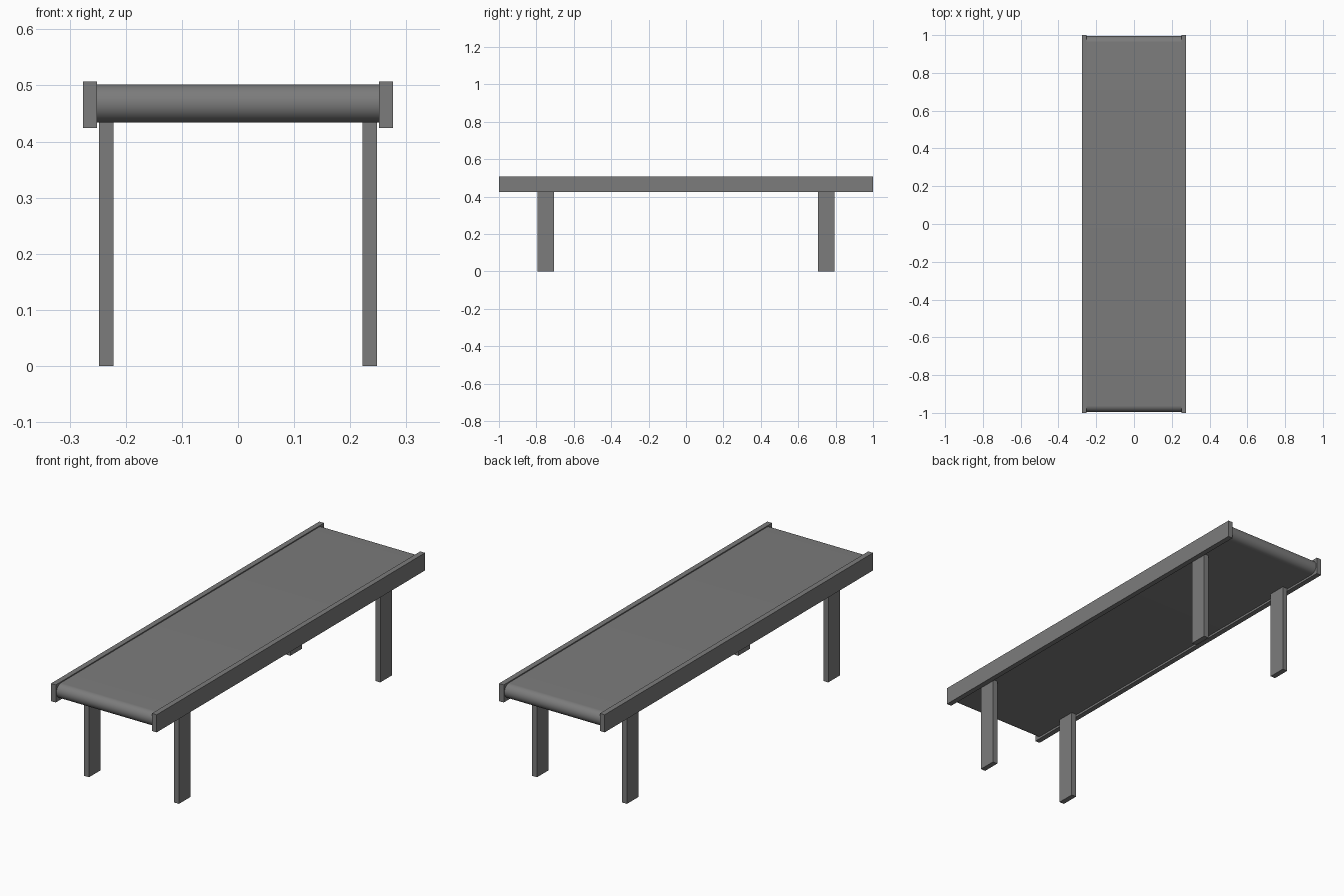
import bpy, bmesh, math

if "Cube" in bpy.data.objects:
    bpy.data.objects.remove(bpy.data.objects["Cube"])

grey = bpy.data.materials.new("plain_grey")
grey.diffuse_color = (0.2, 0.2, 0.2, 1)
grey.use_nodes = True
grey.node_tree.nodes["Principled BSDF"].inputs["Base Color"].default_value = grey.diffuse_color


def make_object(name, bm):
    bmesh.ops.recalc_face_normals(bm, faces=bm.faces)
    mesh = bpy.data.meshes.new(name)
    bm.to_mesh(mesh)
    bm.free()
    mesh.materials.append(grey)
    ob = bpy.data.objects.new(name, mesh)
    bpy.context.collection.objects.link(ob)
    return ob


def box(name, x, y, z):
    """Box from (min, max) ranges."""
    bm = bmesh.new()
    bmesh.ops.create_cube(bm, size=1)
    for v in bm.verts:
        for i, (lo, hi) in enumerate((x, y, z)):
            v.co[i] = lo if v.co[i] < 0 else hi
    return make_object(name, bm)


# Belt: rounded-end loop profile extruded across the width
R, ZC, END, HALF_W, N = 0.034, 0.468, 0.995, 0.251, 24
profile = []
for side in (1, -1):
    for i in range(N + 1):
        a = math.pi * i / N - math.pi / 2
        profile.append((side * (END - R + R * math.cos(a)), ZC + side * R * math.sin(a)))
bm = bmesh.new()
face = bm.faces.new([bm.verts.new((-HALF_W, y, z)) for y, z in profile])
ext = bmesh.ops.extrude_face_region(bm, geom=[face])
bmesh.ops.translate(bm, vec=(2 * HALF_W, 0, 0),
                    verts=[g for g in ext["geom"] if isinstance(g, bmesh.types.BMVert)])
belt = make_object("belt", bm)
bpy.context.view_layer.objects.active = belt
belt.select_set(True)
bpy.ops.object.shade_smooth_by_angle(angle=math.radians(30))

# Side rails and legs, mirrored left/right and front/back
for side, s in (("left", -1), ("right", 1)):
    box(f"{side}_rail", sorted((s * 0.251, s * 0.276)), (-1, 1), (0.424, 0.507))
    for end, e in (("front", -1), ("back", 1)):
        box(f"{end}_{side}_leg", sorted((s * 0.222, s * 0.2475)),
            (e * 0.75 - 0.043, e * 0.75 + 0.043), (0, 0.44))
